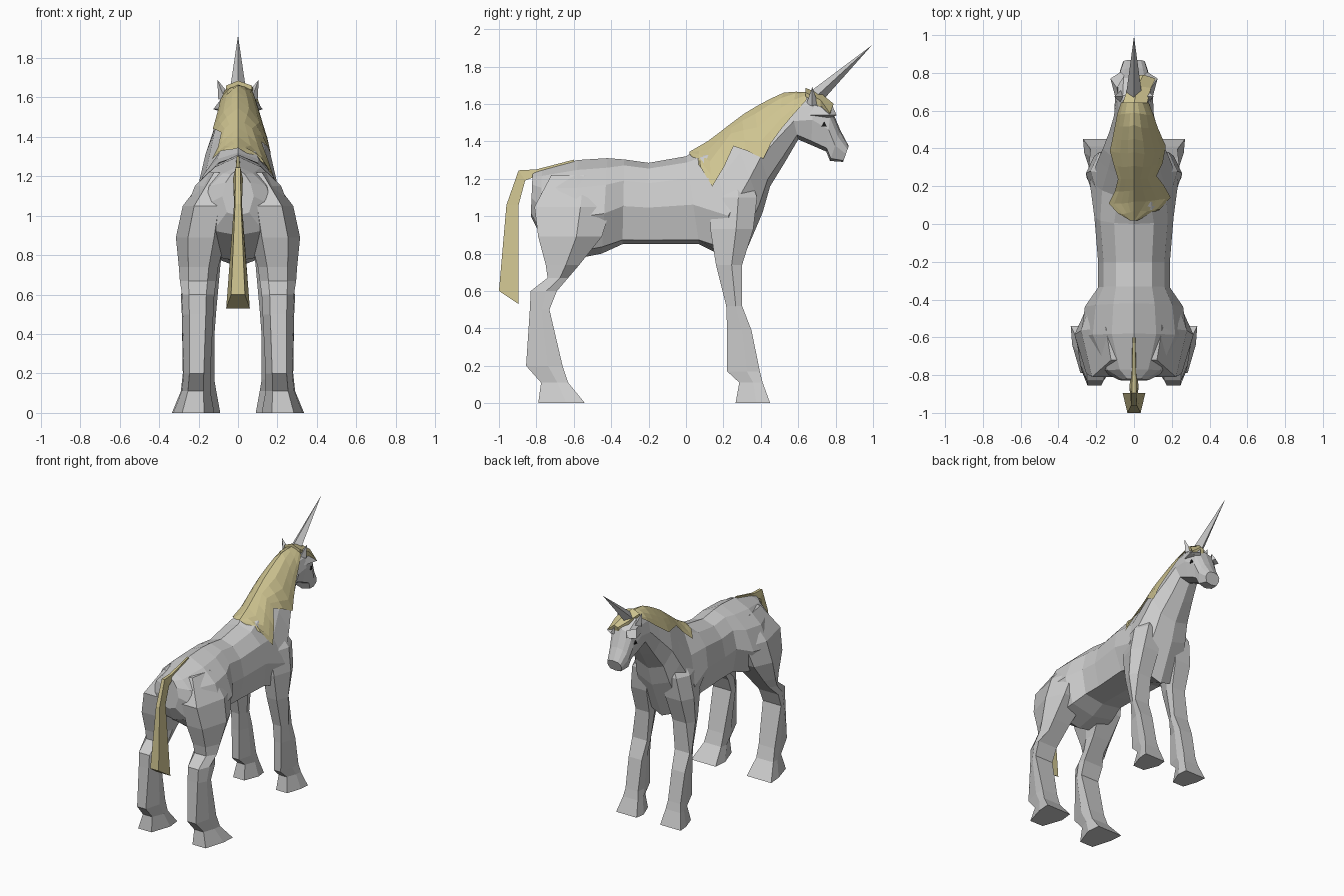
import bpy, bmesh
from mathutils import Vector


def material(name, rgb):
    m = bpy.data.materials.new(name)
    m.diffuse_color = (*rgb, 1)
    return m


GOLD = material("gold_hair", (0.62, 0.55, 0.28))
DARK = material("dark_eye", (0.01, 0.01, 0.01))


def finish(name, bm, mat=None):
    bmesh.ops.recalc_face_normals(bm, faces=bm.faces)
    me = bpy.data.meshes.new(name)
    bm.to_mesh(me)
    bm.free()
    ob = bpy.data.objects.new(name, me)
    bpy.context.collection.objects.link(ob)
    if mat:
        me.materials.append(mat)
    return ob


def loft(name, rings, mat=None, closed=True):
    bm = bmesh.new()
    rows = [[bm.verts.new(p) for p in r] for r in rings]
    n = len(rows[0])
    for a, b in zip(rows, rows[1:]):
        for i in range(n if closed else n - 1):
            j = (i + 1) % n
            bm.faces.new((a[i], a[j], b[j], b[i]))
    if closed:
        bm.faces.new(rows[0])
        bm.faces.new(rows[-1])
    return finish(name, bm, mat)


def spike(name, base, tip, radius, sides=4, mat=None, tip_radius=0.0):
    base, tip = Vector(base), Vector(tip)
    axis = tip - base
    bm = bmesh.new()
    bmesh.ops.create_cone(bm, cap_ends=True, segments=sides, radius1=radius,
                          radius2=tip_radius, depth=axis.length)
    ob = finish(name, bm, mat)
    ob.location = (base + tip) / 2
    ob.rotation_euler = axis.to_track_quat('Z', 'Y').to_euler()
    return ob


# Half cross-sections: (fraction of half width, fraction from top to bottom)
RUMP = [(0.42, 0.10), (0.78, 0.28), (1.0, 0.58), (0.7, 0.93)]
TORSO = [(0.5, 0.07), (0.85, 0.25), (1.0, 0.55), (0.82, 0.95)]
NECK = [(0.36, 0.09), (0.72, 0.30), (1.0, 0.60), (0.72, 0.90)]
HEAD = [(0.6, 0.06), (0.9, 0.22), (1.0, 0.5), (0.75, 0.92)]

# Torso, neck and head: (profile, top y, top z, bottom y, bottom z, half width)
STATIONS = [
    (RUMP, -0.82, 1.235, -0.83, 1.00, 0.08), (RUMP, -0.77, 1.25, -0.78, 0.90, 0.18),
    (RUMP, -0.58, 1.30, -0.60, 0.77, 0.28), (RUMP, -0.42, 1.31, -0.45, 0.80, 0.26),
    (TORSO, -0.33, 1.303, -0.34, 0.85, 0.19), (TORSO, -0.20, 1.285, -0.20, 0.85, 0.19),
    (TORSO, 0.00, 1.32, 0.07, 0.85, 0.21), (NECK, 0.13, 1.395, 0.29, 0.74, 0.235),
    (NECK, 0.24, 1.48, 0.41, 1.02, 0.19), (NECK, 0.32, 1.54, 0.45, 1.16, 0.165),
    (NECK, 0.43, 1.605, 0.53, 1.29, 0.13), (NECK, 0.54, 1.655, 0.60, 1.41, 0.105),
    (HEAD, 0.68, 1.65, 0.67, 1.38, 0.10), (HEAD, 0.775, 1.58, 0.75, 1.345, 0.092),
    (HEAD, 0.825, 1.46, 0.77, 1.295, 0.078), (HEAD, 0.87, 1.375, 0.84, 1.29, 0.06),
]


def body_ring(profile, yt, zt, yb, zb, w):
    loop = [(0, 0)] + profile + [(0, 1)] + [(-x, t) for x, t in reversed(profile)]
    return [(x * w, yt + (yb - yt) * t, zt + (zb - zt) * t) for x, t in loop]


body = loft("body", [body_ring(*s) for s in STATIONS])

# Legs: (z, back y, front y, inner x, outer x)
FRONT = [(0, .265, .45, .09, .27), (.11, .285, .41, .11, .24),
         (.17, .22, .395, .12, .23), (.39, .22, .35, .12, .235),
         (.52, .215, .30, .11, .24), (.74, .16, .30, .09, .25),
         (.93, .13, .36, .07, .255), (1.10, .13, .38, .04, .23),
         (1.24, .17, .33, .03, .13)]
HIND = [(0, -.79, -.54, .12, .335), (.11, -.775, -.63, .14, .29),
        (.2, -.855, -.66, .14, .28), (.5, -.835, -.73, .125, .285),
        (.6, -.83, -.69, .12, .29), (.67, -.74, -.63, .11, .295),
        (.74, -.75, -.57, .10, .30), (.89, -.79, -.45, .06, .315),
        (1.05, -.81, -.40, .04, .28), (1.22, -.72, -.43, .03, .15)]


def leg_ring(z, yb, yf, xi, xo, side):
    c = (xo - xi) * 0.24
    ym = yb + (yf - yb) * 0.6
    pts = [(xi + c, yb), (xo - c, yb), (xo - c * .15, ym), (xo, yf),
           (xi + c * .2, yf), (xi, ym)]
    if z > 0.6:  # rounder muscle higher up
        pts[2], pts[3] = (xo, ym), (xo - c, yf)
    return [(x * side, y, z) for x, y in pts]


# Merge legs into the body
for name, rows in (("front_leg", FRONT), ("hind_leg", HIND)):
    for side in (1, -1):
        leg = loft(name, [leg_ring(*r, side) for r in rows])
        mod = body.modifiers.new("join", 'BOOLEAN')
        mod.operation, mod.solver, mod.object = 'UNION', 'EXACT', leg
        bpy.context.view_layer.objects.active = body
        bpy.ops.object.modifier_apply(modifier=mod.name)
        bpy.data.objects.remove(leg)

# Mane: crest (y, z), left edge and right edge per station
MANE = [((.02, 1.335), (-.02, .02, 1.33), (.02, .02, 1.33)),
        ((.12, 1.40), (-.11, .11, 1.27), (.225, .14, 1.17)),
        ((.24, 1.495), (-.085, .24, 1.42), (.13, .25, 1.38)),
        ((.38, 1.59), (-.10, .39, 1.43), (.14, .40, 1.31)),
        ((.52, 1.665), (-.08, .52, 1.53), (.10, .51, 1.46)),
        ((.66, 1.68), (-.07, .64, 1.63), (.08, .64, 1.62))]
rows = []
for (y, z), left, right in MANE:
    top = Vector((0, y, z))
    mids = [top.lerp(Vector(e), .5) for e in (left, right)]
    rows.append([Vector(left), mids[0], top, mids[1], Vector(right)])
mane = loft("mane", rows, GOLD, closed=False)
sub = mane.modifiers.new("split", 'SUBSURF')
sub.subdivision_type, sub.levels, sub.render_levels = 'SIMPLE', 1, 1
wrap = mane.modifiers.new("hug", 'SHRINKWRAP')
wrap.target, wrap.offset, wrap.wrap_mode = body, 0.012, 'ABOVE_SURFACE'

# Forelock falling over the right of the brow
loft("forelock", [
    [(-.06, .64, 1.64), (.07, .64, 1.64), (.07, .64, 1.66), (0, .64, 1.685), (-.06, .64, 1.66)],
    [(-.03, .73, 1.60), (.08, .72, 1.58), (.09, .72, 1.62), (.02, .73, 1.65), (-.03, .73, 1.63)],
    [(.02, .78, 1.56), (.10, .77, 1.53), (.115, .77, 1.55), (.05, .79, 1.60), (.02, .785, 1.59)]], GOLD)

# Tail: back point, front point (y, z) and their half widths
TAIL = [((-.60, 1.302), (-.60, 1.28), .006, .01), ((-.80, 1.25), (-.80, 1.215), .01, .015),
        ((-.895, 1.245), (-.86, 1.19), .012, .025), ((-.96, 1.06), (-.895, 1.06), .015, .02),
        ((-1.0, .60), (-.895, .53), .035, .06)]
loft("tail", [[(-a, *p), (a, *p), (b, *q), (-b, *q)] for p, q, a, b in TAIL], GOLD)

# Horn, ears, brows and eyes
spike("horn", (0, .685, 1.63), (0, .995, 1.915), .042)
for s, label in ((1, "right"), (-1, "left")):
    spike(label + "_ear", (s * .07, .675, 1.60), (s * .105, .675, 1.69), .032)
    loft(label + "_brow", [
        [(s * .08, .66, 1.60), (s * .085, .62, 1.54), (s * .07, .66, 1.53)],
        [(s * .09, .72, 1.585), (s * .125, .77, 1.54), (s * .08, .76, 1.525)],
        [(s * .05, .785, 1.585), (s * .07, .805, 1.54), (s * .05, .785, 1.53)]])
    spike(label + "_eye", (s * .06, .735, 1.487), (s * .10, .74, 1.487), .024, 3, DARK, .016)
